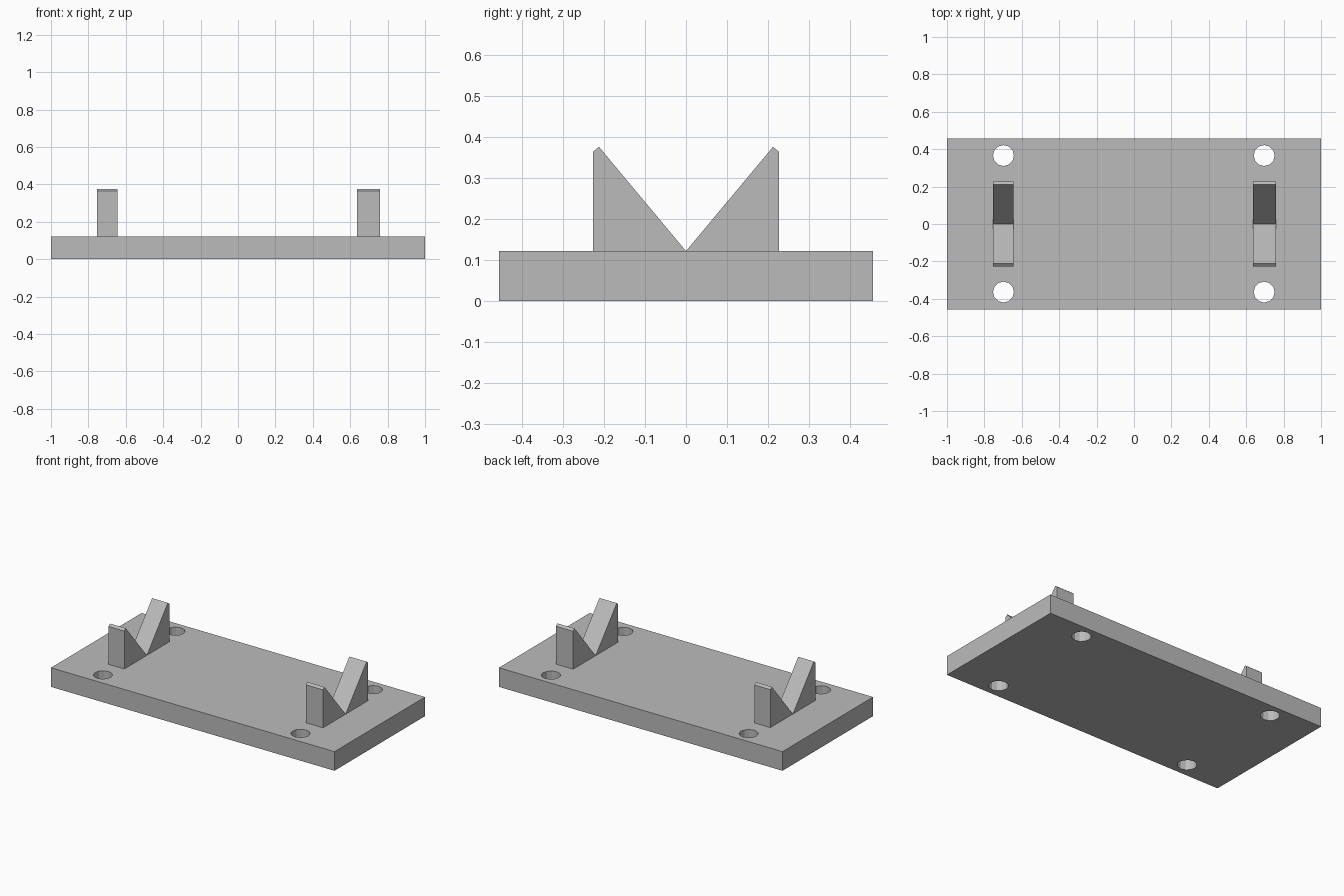
import bpy, bmesh

cube = bpy.data.objects.get("Cube")
if cube:
    bpy.data.objects.remove(cube, do_unlink=True)

grey = bpy.data.materials.new("plain_grey")
grey.use_nodes = True
grey.diffuse_color = (0.5, 0.5, 0.5, 1)
grey.node_tree.nodes["Principled BSDF"].inputs["Base Color"].default_value = (0.5, 0.5, 0.5, 1)

PLATE_Z = 0.122


def add_object(name, bm):
    bmesh.ops.recalc_face_normals(bm, faces=bm.faces)
    mesh = bpy.data.meshes.new(name)
    bm.to_mesh(mesh)
    bm.free()
    mesh.materials.append(grey)
    obj = bpy.data.objects.new(name, mesh)
    bpy.context.collection.objects.link(obj)
    return obj


# Flat base plate
bm = bmesh.new()
bmesh.ops.create_cube(bm, size=1)
bmesh.ops.scale(bm, vec=(2, 0.912, PLATE_Z), verts=bm.verts)
bmesh.ops.translate(bm, vec=(0, 0, PLATE_Z / 2), verts=bm.verts)
plate = add_object("base_plate", bm)

# Four faceted screw holes cut through the plate
bm = bmesh.new()
for x in (-0.698, 0.696):
    for y in (-0.364, 0.366):
        hole = bmesh.ops.create_cone(bm, cap_ends=True, segments=12,
                                     radius1=0.056, radius2=0.056, depth=0.5)
        bmesh.ops.translate(bm, vec=(x, y, PLATE_Z / 2), verts=hole["verts"])
cutter = add_object("hole_cutter", bm)
cutter.hide_render = True
cut = plate.modifiers.new("screw_holes", 'BOOLEAN')
cut.operation = 'DIFFERENCE'
cut.solver = 'EXACT'
cut.object = cutter
bpy.context.view_layer.objects.active = plate
bpy.ops.object.modifier_apply(modifier=cut.name)
bpy.data.objects.remove(cutter, do_unlink=True)

# V-shaped cradles, each a mirrored pair of prongs with clipped tips
PRONG = [(0, PLATE_Z), (0.227, PLATE_Z), (0.227, 0.364), (0.212, 0.376)]
for name, x0, x1 in (("right_cradle", -0.754, -0.643), ("left_cradle", 0.637, 0.759)):
    bm = bmesh.new()
    for side in (-1, 1):
        face = bm.faces.new([bm.verts.new((x0, side * y, z)) for y, z in PRONG])
        ext = bmesh.ops.extrude_face_region(bm, geom=[face], use_keep_orig=True)
        moved = [v for v in ext["geom"] if isinstance(v, bmesh.types.BMVert)]
        bmesh.ops.translate(bm, vec=(x1 - x0, 0, 0), verts=moved)
    add_object(name, bm)
